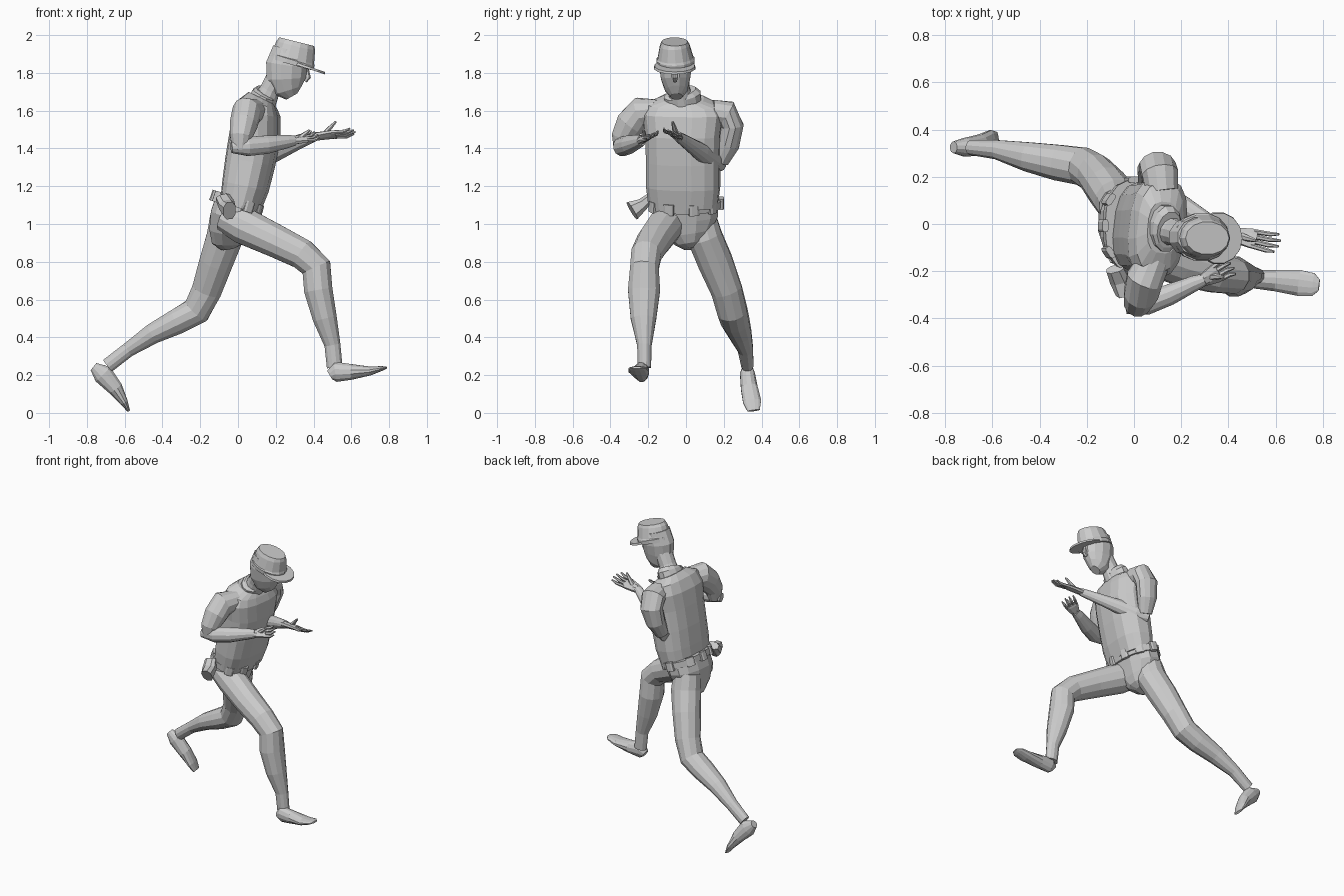
import bpy, bmesh
from math import sin, cos, pi, copysign
from mathutils import Vector

Y, X, Z = Vector((0, 1, 0)), Vector((1, 0, 0)), Vector((0, 0, 1))


def finish(name, bm):
    bmesh.ops.recalc_face_normals(bm, faces=bm.faces)
    me = bpy.data.meshes.new(name)
    bm.to_mesh(me)
    bm.free()
    ob = bpy.data.objects.new(name, me)
    bpy.context.collection.objects.link(ob)
    return ob


def loft(name, secs, ref=Y, sides=12, power=1.0, bm=None):
    """Skin elliptical sections (x, y, z, half width along ref, half depth)."""
    own = bm is None
    bm = bm or bmesh.new()
    pts = [Vector(s[:3]) for s in secs]
    rings = []
    for i, s in enumerate(secs):
        t = (pts[min(i + 1, len(pts) - 1)] - pts[max(i - 1, 0)]).normalized()
        u = (ref - t * ref.dot(t)).normalized()
        v = t.cross(u)
        ring = []
        for k in range(sides):
            a = 2 * pi * (k + 0.5) / sides
            c, d = [copysign(abs(f) ** power, f) for f in (cos(a), sin(a))]
            ring.append(bm.verts.new(pts[i] + u * c * s[3] + v * d * s[4]))
        rings.append(ring)
    for r, q in zip(rings, rings[1:]):
        for k in range(sides):
            n = (k + 1) % sides
            bm.faces.new((r[k], r[n], q[n], q[k]))
    bm.faces.new(rings[0])
    bm.faces.new(rings[-1])
    if own:
        return finish(name, bm)


def hand(name, wrist, direction, spread, thumb, length):
    """Tapered palm, four fanned fingers and a thumb."""
    bm = bmesh.new()
    w, d, s = Vector(wrist), Vector(direction).normalized(), Vector(spread)
    s = (s - d * s.dot(d)).normalized()
    p = lambda k, o=0.0: w + d * length * k + s * o
    loft("", [(*p(-.1), .024, .022), (*p(.15), .036, .02),
              (*p(.42), .046, .017), (*p(.52), .042, .013)], s, 8, bm=bm)
    n = d.cross(s)
    n = n if n.z > 0 else -n
    for i in range(4):
        o = (i - 1.5) * .022
        tip = 1.0 - .06 * abs(i - 1.4)
        mid = p(.75, o * 1.15) - n * .004
        loft("", [(*p(.45, o), .011, .011), (*mid, .010, .010),
                  (*(p(tip, o * 1.25) + n * .008), .005, .005)], s, 6, bm=bm)
    b, th = p(.2), Vector(thumb)
    loft("", [(*b, .018, .016), (*(b + th * .6), .012, .012),
              (*(b + th), .006, .006)], s, 6, bm=bm)
    return finish(name, bm)


# trunk
loft("shirt", [(.015, -.015, 1.10, .185, .108), (.04, -.015, 1.2, .197, .122),
               (.065, -.015, 1.33, .197, .13), (.09, -.015, 1.47, .2, .132),
               (.10, -.015, 1.58, .215, .122), (.11, -.015, 1.635, .19, .10),
               (.125, -.015, 1.665, .11, .075)], Vector((.12, 1, 0)), 16, .75)
loft("pelvis", [(-.005, 0, 1.13, .175, .115), (-.035, 0, 1.04, .175, .115),
                (-.05, .01, .96, .13, .105), (-.055, .02, .90, .08, .085),
                (-.05, .025, .87, .035, .04)], power=.85)

# legs
loft("front_leg", [(-.07, -.08, 1.04, .09, .085), (.03, -.11, .99, .095, .10),
                   (.20, -.17, .91, .092, .09), (.34, -.21, .84, .083, .083),
                   (.415, -.22, .77, .078, .082), (.425, -.222, .65, .088, .078),
                   (.46, -.225, .5, .07, .066), (.50, -.22, .36, .04, .044),
                   (.512, -.22, .24, .036, .043)])
loft("front_foot", [(.485, -.235, .2, .026, .026), (.515, -.235, .218, .04, .056),
                    (.60, -.24, .217, .047, .043), (.70, -.25, .222, .057, .024),
                    (.76, -.257, .235, .05, .013), (.785, -.26, .24, .025, .006)])
loft("rear_leg", [(-.06, .07, 1.04, .09, .09), (-.07, .10, .93, .095, .10),
                  (-.115, .155, .8, .095, .092), (-.165, .215, .65, .085, .082),
                  (-.22, .245, .54, .082, .078), (-.32, .26, .485, .078, .07),
                  (-.45, .285, .42, .064, .056), (-.58, .315, .335, .042, .04),
                  (-.69, .325, .25, .033, .04)])
loft("rear_foot", [(-.765, .325, .245, .025, .025), (-.715, .325, .205, .04, .056),
                   (-.65, .335, .13, .046, .042), (-.605, .35, .06, .05, .022),
                   (-.58, .358, .012, .034, .008)])

# arms: sleeves, forearms, hands
loft("right_upper_arm", [(.09, -.15, 1.59, .07, .07), (.045, -.235, 1.59, .08, .085),
                         (.03, -.295, 1.53, .075, .08), (.015, -.335, 1.46, .06, .062),
                         (.01, -.342, 1.39, .042, .042)], X)
loft("right_forearm", [(-.035, -.352, 1.405, .03, .03), (.05, -.338, 1.41, .052, .05),
                       (.15, -.30, 1.42, .05, .046), (.26, -.25, 1.437, .036, .034),
                       (.30, -.235, 1.442, .028, .026)], Z)
loft("left_upper_arm", [(.12, .14, 1.59, .07, .07), (.11, .21, 1.585, .08, .075),
                        (.10, .245, 1.52, .08, .062), (.08, .225, 1.42, .068, .06),
                        (.06, .185, 1.33, .045, .042)], X)
loft("left_forearm", [(.03, .185, 1.31, .033, .033), (.1, .14, 1.335, .055, .05),
                      (.2, .08, 1.38, .048, .045), (.33, .0, 1.435, .034, .034),
                      (.41, -.045, 1.465, .026, .026)], Z)
hand("right_hand", (.295, -.237, 1.442), (.85, .45, .2), (-.2, .8, .4),
     (.06, .0, .05), .145)
hand("left_hand", (.405, -.042, 1.463), (.97, -.2, .1), (0, -.85, .35),
     (.07, -.02, .075), .225)

# neck, collar and head
loft("neck", [(.13, -.02, 1.63, .07, .07), (.17, -.035, 1.71, .057, .055),
              (.21, -.045, 1.78, .06, .06)])
loft("collar", [(.12, -.015, 1.64, .10, .075), (.142, -.02, 1.685, .10, .07),
                (.15, -.025, 1.7, .08, .058)])
loft("head", [(.285, -.05, 1.675, .032, .035), (.265, -.05, 1.71, .062, .08),
              (.255, -.055, 1.77, .08, .108), (.258, -.055, 1.84, .09, .114),
              (.28, -.055, 1.92, .085, .1)])
loft("nose", [(.362, -.057, 1.825, .008, .012), (.368, -.057, 1.775, .015, .018),
              (.355, -.057, 1.755, .01, .01)], sides=6)

# flat-topped cap with a front brim
loft("cap", [(.281, -.055, 1.848, .103, .122), (.288, -.056, 1.872, .104, .122),
             (.290, -.056, 1.878, .097, .116), (.306, -.06, 1.945, .08, .105),
             (.311, -.06, 1.965, .07, .095)], sides=14)
loft("cap_brim", [(.357, -.06, 1.826, .112, .108), (.361, -.06, 1.838, .108, .104)],
     sides=14)

# tilted belt with pouches and a loose side flap
loft("belt", [(-.012, -.008, 1.09, .192, .128), (.001, -.008, 1.13, .195, .13)],
     sides=18, power=.85)
tilt = Vector((.3, 0, .95)).normalized()
fwd = Y.cross(tilt)
for i, deg in enumerate((-60, -25, 15, 50, 90, 145, 180, 215)):
    a = deg * pi / 180
    out = fwd * cos(a) * .13 + Y * sin(a) * .195
    c = Vector((-.006, -.008, 1.11)) + out
    lo, hi = c - tilt * .028, c + tilt * .03
    side = (Y * cos(a) - fwd * sin(a))
    loft(f"belt_pouch_{i + 1}", [(*lo, .028, .016), (*hi, .028, .014)], side, 8, .6)
loft("side_flap", [(-.08, -.19, 1.14, .04, .025), (-.06, -.235, 1.10, .045, .035),
                   (-.045, -.285, 1.07, .035, .055)], X, 8, .8)
